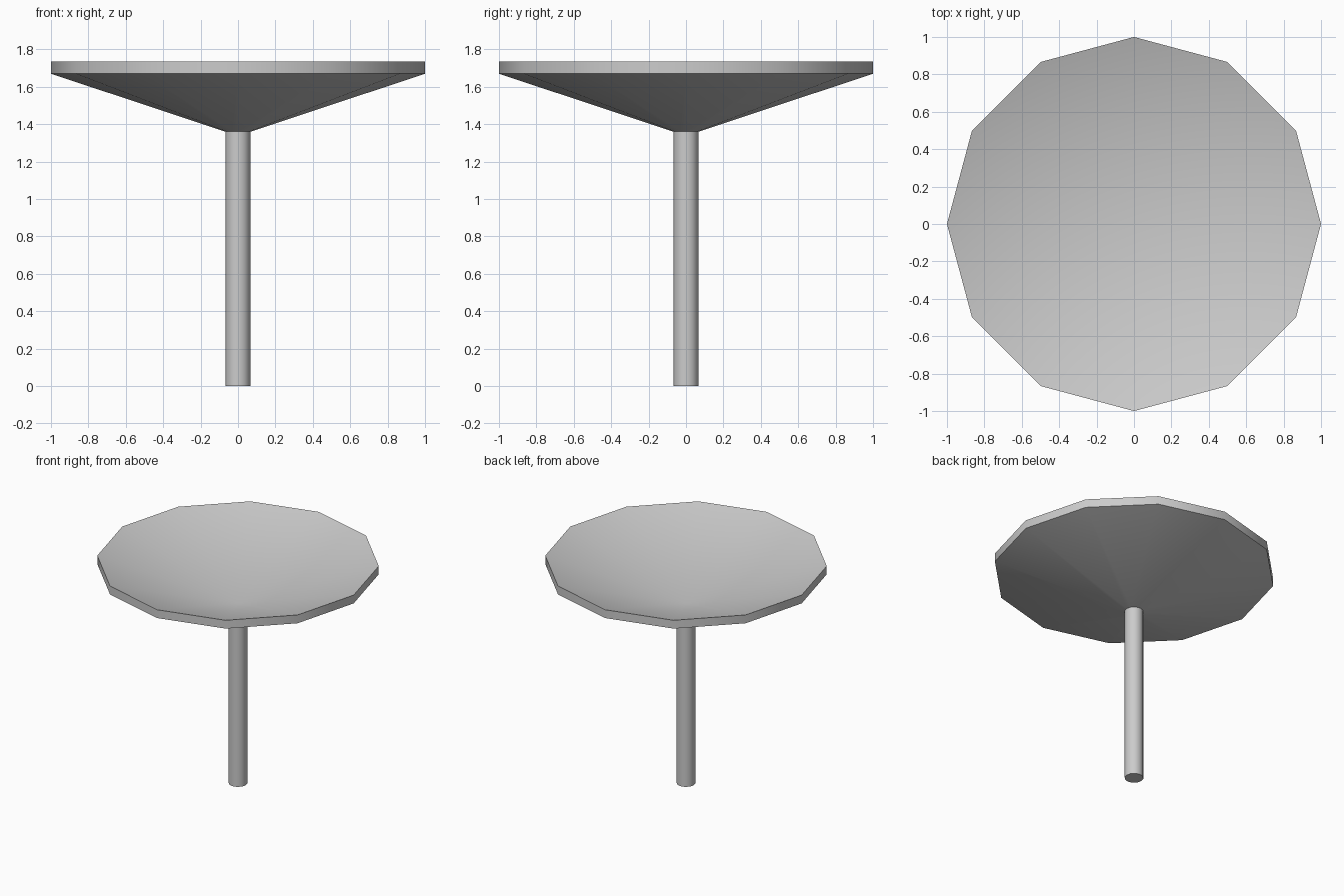
import bpy
import bmesh
from math import cos, sin, tau, radians

SIDES = 12

cube = bpy.data.objects.get("Cube")
if cube:
    bpy.data.objects.remove(cube, do_unlink=True)

grey = bpy.data.materials.new("plain_grey")
grey.use_nodes = True
colour = (0.6, 0.6, 0.6, 1)
grey.diffuse_color = colour
grey.node_tree.nodes["Principled BSDF"].inputs["Base Color"].default_value = colour


def lathe(name, profile):
    """Spin (radius, height) points, listed bottom to top, into a faceted solid."""
    bm = bmesh.new()
    rings = []
    for r, z in profile:
        if r == 0:
            rings.append([bm.verts.new((0, 0, z))] * SIDES)
        else:
            rings.append([bm.verts.new((r * cos(tau * i / SIDES), r * sin(tau * i / SIDES), z))
                          for i in range(SIDES)])
    for low, high in zip(rings, rings[1:]):
        for i in range(SIDES):
            j = (i + 1) % SIDES
            corners = dict.fromkeys((low[i], low[j], high[j], high[i]))
            bm.faces.new(list(corners))
    # Close any open flat ends
    for ring in (rings[0][::-1], rings[-1]):
        if len(set(ring)) == SIDES:
            bm.faces.new(ring)
    mesh = bpy.data.meshes.new(name)
    bm.to_mesh(mesh)
    bm.free()
    mesh.materials.append(grey)
    obj = bpy.data.objects.new(name, mesh)
    bpy.context.collection.objects.link(obj)
    bpy.ops.object.select_all(action="DESELECT")
    obj.select_set(True)
    bpy.context.view_layer.objects.active = obj
    bpy.ops.object.shade_smooth_by_angle(angle=radians(40))
    return obj


# Upright stem
lathe("stem", [(0.067, 0), (0.067, 1.36)])

# Shallow funnel-shaped dish with an upright rim
lathe("dish", [(0.067, 1.36), (1, 1.67), (1, 1.735), (0, 1.405)])
